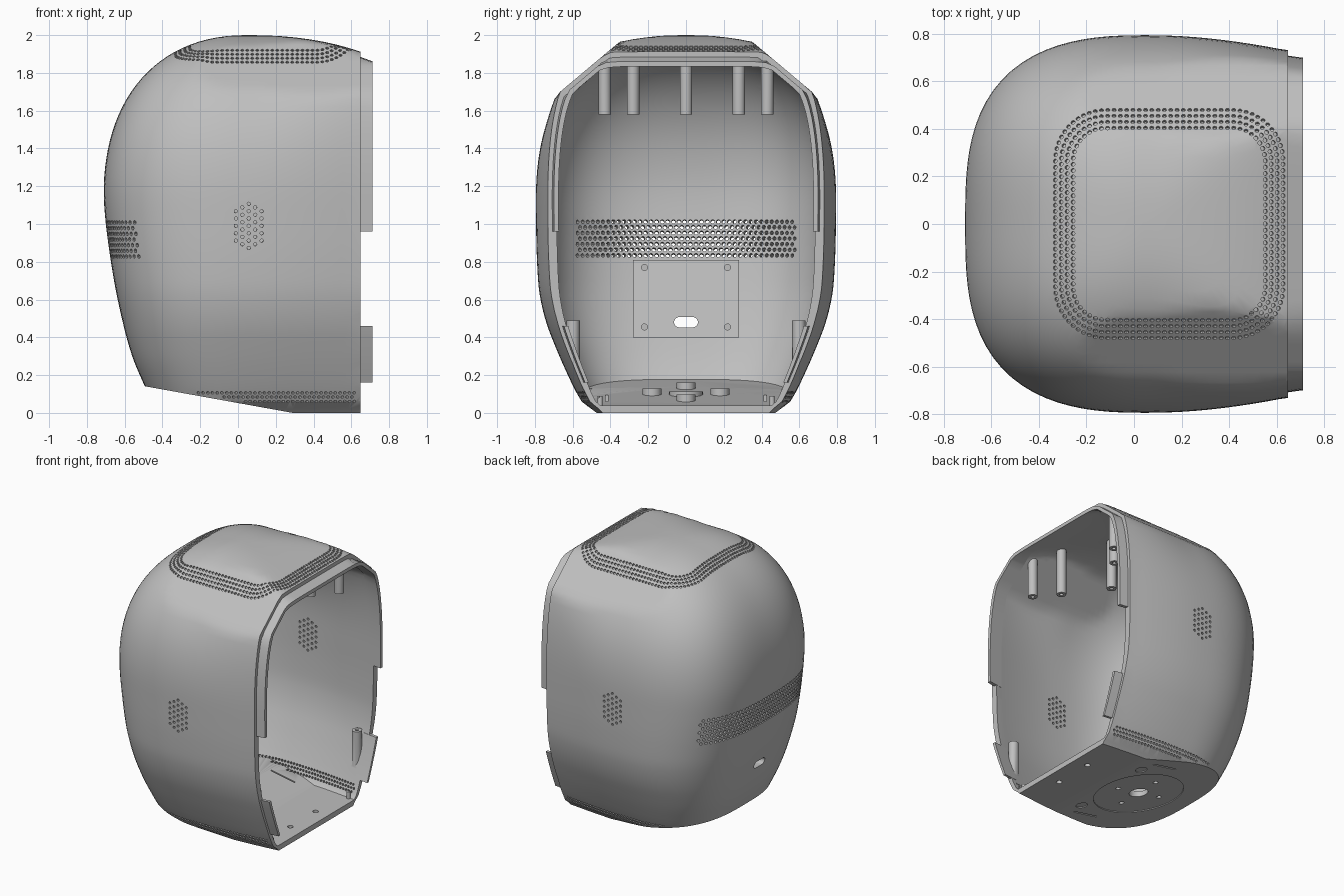
import bpy, bmesh, math
from mathutils import Vector, Matrix

if "Cube" in bpy.data.objects:
    bpy.data.objects.remove(bpy.data.objects["Cube"], do_unlink=True)

grey = bpy.data.materials.new("matte grey")
grey.use_nodes = True
grey.diffuse_color = (0.52, 0.52, 0.52, 1)
grey.node_tree.nodes["Principled BSDF"].inputs["Base Color"].default_value = (0.52, 0.52, 0.52, 1)

OPEN_X, WALL, MID_Z = 0.648, 0.045, 1.1
# height, back taper, side taper of the lower half
TAPER = [(-0.3, 0.6, 0.5), (0, 0.62, 0.58), (0.04, 0.65, 0.68), (0.12, 0.7, 0.74), (0.3, 0.805, 0.845),
         (0.55, 0.89, 0.97), (0.8, 0.95, 0.995), (1.1, 1, 1)]


def taper_at(z):
    for (z0, a0, b0), (z1, a1, b1) in zip(TAPER, TAPER[1:]):
        if z <= z1:
            t = max(0, (z - z0) / (z1 - z0))
            return Vector((a0 + (a1 - a0) * t, b0 + (b1 - b0) * t))
    return Vector((1, 1))


def taper(z):
    """Taper with its corners softened."""
    w = min(0.12, max(0, z * 0.25))
    return sum((taper_at(z + w * k / 2) for k in range(-2, 3)), Vector((0, 0))) / 5


def field(p, off=0.0):
    """Below 1 where p lies in the body shrunk by off; squarer towards the opening."""
    sx, sy = taper(p.z)
    dx = p.x - 0.05
    a = (0.763 - off) * sx if dx < 0 else 1.19 - off
    t = min(1, max(0, dx / 0.6)) ** 2
    b = (0.795 - 0.048 * t - off) * sy
    rise = max(0, p.z - MID_Z) / (0.9 - off)
    dome = (abs(dx / a) ** 2.6 + abs(p.y / b) ** (3 + 5 * t)) ** 0.85 + rise ** 2.4
    hip = 1 + p.z + 0.84 * abs(p.y) - (2.26 - 1.306 * off)     # sloping shoulders
    return max(dome, hip)


def reach(origin, direction, off=0.0):
    """Surface point hit by a ray from inside the body."""
    origin, direction = Vector(origin), Vector(direction).normalized()
    lo, hi = 0.0, 2.0
    for _ in range(24):
        m = (lo + hi) / 2
        if field(origin + direction * m, off) < 1:
            lo = m
        else:
            hi = m
    return origin + direction * lo


def normal(p):
    steps = [Vector(v) * 0.004 for v in ((1, 0, 0), (0, 1, 0), (0, 0, 1))]
    return Vector([field(p + s) - field(p - s) for s in steps]).normalized()


def make(name, bm):
    bmesh.ops.recalc_face_normals(bm, faces=bm.faces[:])
    me = bpy.data.meshes.new(name)
    bm.to_mesh(me)
    bm.free()
    ob = bpy.data.objects.new(name, me)
    bpy.context.collection.objects.link(ob)
    return ob


def body(name, off, seg=96):
    """Closed rounded volume made from stacked rings."""
    bm = bmesh.new()
    levels = [-0.3 + 1.4 * i / 35 for i in range(35)]
    levels += [MID_Z + (0.9 - off) * math.sin(math.pi / 2 * i / 28) for i in range(28)]
    rings = []
    for z in levels:
        rings.append([bm.verts.new(reach((0.05, 0, z), (math.cos(t), math.sin(t), 0), off))
                      for t in (2 * math.pi * k / seg for k in range(seg))])
    top = bm.verts.new((0.05, 0, 2 - off))
    bm.faces.new(rings[0])
    for k in range(seg):
        n = (k + 1) % seg
        for r, s in zip(rings, rings[1:]):
            bm.faces.new((r[k], r[n], s[n], s[k]))
        bm.faces.new((rings[-1][k], rings[-1][n], top))
    return make(name, bm)


def prism(name, outline, y0, y1):
    """Outline in x and z, extruded along y."""
    bm = bmesh.new()
    f = bm.faces.new([bm.verts.new((x, y0, z)) for x, z in outline])
    new = bmesh.ops.extrude_face_region(bm, geom=[f])["geom"]
    bmesh.ops.translate(bm, vec=(0, y1 - y0, 0), verts=[v for v in new if isinstance(v, bmesh.types.BMVert)])
    return make(name, bm)


def rod(bm, p, q, r, seg=24):
    p, q = Vector(p), Vector(q)
    m = Matrix.Translation((p + q) / 2) @ (q - p).to_track_quat('Z', 'Y').to_matrix().to_4x4()
    bmesh.ops.create_cone(bm, cap_ends=True, segments=seg, radius1=r, radius2=r, depth=(q - p).length, matrix=m)


def boolean(ob, tool):
    mod = ob.modifiers.new("cut", 'BOOLEAN')
    mod.object, mod.operation, mod.solver = tool, 'DIFFERENCE', 'MANIFOLD'
    bpy.context.view_layer.objects.active = ob
    bpy.ops.object.modifier_apply(modifier=mod.name)
    bpy.data.objects.remove(tool, do_unlink=True)


def floor_z(x):
    return max(0, (0.29 - x) * 0.18)


def floor_block(lift):
    return prism("floor_cutter", [(-1.2, floor_z(-1.2) + lift), (0.29, lift), (1.5, lift), (1.5, -1), (-1.2, -1)], -2, 2)


# Cavity, with the inner posts, bosses and mounting pad left standing
cavity = body("cavity", WALL)
boolean(cavity, floor_block(0.04))
TOP_POSTS = [(0.2, 0)] + [(x, s * y) for x, y in ((0.54, 0.43), (0.41, 0.28), (-0.43, 0.43)) for s in (-1, 1)]
CX = -0.04
BOSSES = [(CX + 0.18 * x, 0.18 * y) for x, y in ((1, 0), (0, 1), (-1, 0), (0, -1))]
bm = bmesh.new()
for x, y in TOP_POSTS:
    rod(bm, (x, y, 1.58), (x, y, 2.2), 0.033)
for s in (-1, 1):
    rod(bm, (0.57, s * 0.597, -0.1), (0.57, s * 0.597, 0.49), 0.035)
    rod(bm, (0.6, s * 0.455, -0.1), (0.6, s * 0.455, 0.09), 0.014)
for x, y in BOSSES:
    rod(bm, (x, y, -0.1), (x, y, floor_z(x) + 0.07), 0.05)
rod(bm, (CX, 0, -0.1), (CX, 0, floor_z(CX) + 0.055), 0.09)
boolean(cavity, make("posts", bm))
boolean(cavity, prism("pad", [(-0.51, 0.4), (-0.595, 0.81), (-0.7, 0.81), (-0.64, 0.4)], -0.28, 0.28))

# Outer shell, hollow and open on one side
shell = body("shell", 0)
boolean(shell, floor_block(0))
boolean(shell, cavity)
boolean(shell, prism("opening_cutter", [(OPEN_X, -1), (3, -1), (3, 3), (OPEN_X, 3)], -2, 2))

# Perforations, drilled square to the surface
holes = bmesh.new()


def drill(origin, direction, r=0.0095, depth=0.07):
    hit = reach(origin, direction)
    n = normal(hit)
    rod(holes, hit - n * depth, hit + n * 0.03, r, 8)


for s in (-1, 1):
    for i in range(-2, 3):                       # side speaker patches, staggered left to right
        n = 7 - abs(i)
        for j in range(n):
            drill((0.057 + i * 0.034, 0, 1.0 + s * 0.01 + (j - (n - 1) / 2) * 0.039), (0, s, 0), 0.009)
    for row in range(3):                         # lower side rows
        z = 0.06 + row * 0.023
        for i in range(45):
            x = 0.615 - i * 0.025 - ((row + (s > 0)) % 2) * 0.0125
            if z > floor_z(x) + 0.014:
                drill((x, 0, z), (0, s, 0), 0.008, 0.06)
for row in range(7):                             # rear band
    for i in range(41):
        drill((0, -0.607 + i * 0.03 + (row % 2) * 0.015, 0.828 + row * 0.03), (-1, 0, 0), 0.0105)
for ring in range(4):                            # rounded square of dimples on the crown
    h, r = 0.405 + ring * 0.025, 0.14 + ring * 0.025
    side, arc = 2 * (h - r), r * math.pi / 2
    count = round(4 * (side + arc) / 0.0265)
    for i in range(count):
        q, d = divmod((i + ring % 2 / 2) * 4 * (side + arc) / count, side + arc)
        if d < side:
            u, v = h, d - side / 2
        else:
            t = (d - side) / r
            u, v = h - r + r * math.cos(t), h - r + r * math.sin(t)
        p = Matrix.Rotation(q * math.pi / 2, 2) @ Vector((u, v))
        drill((0.148 + p.x, p.y, MID_Z), (0, 0, 1), 0.009, 0.012)
boolean(shell, make("perforations", holes))

# Screw bores, floor holes and cable openings
bm = bmesh.new()
for x, y in TOP_POSTS:
    rod(bm, (x, y, 1.5), (x, y, 1.66), 0.013, 12)
for s in (-1, 1):
    rod(bm, (0.57, s * 0.597, 0.35), (0.57, s * 0.597, 0.6), 0.013, 12)
    rod(bm, (0.54, s * 0.15, -0.1), (0.54, s * 0.15, 0.1), 0.02, 16)
    for z in (0.455, 0.77):
        x = -0.51 - (z - 0.4) * 0.207
        rod(bm, (x - 0.02, s * 0.22, z), (x + 0.1, s * 0.22, z), 0.016, 12)
    m = Matrix.Translation((0.08, s * 0.42, 0.05)) @ Matrix.Diagonal((0.2, 0.012, 0.25, 1))
    bmesh.ops.create_cube(bm, size=1, matrix=m)
rod(bm, (CX, 0, -0.2), (CX, 0, 0.4), 0.065)
for x, y in BOSSES:
    rod(bm, (x, y, -0.2), (x, y, 0.4), 0.018, 12)
boolean(shell, make("bores", bm))

slot = bmesh.new()
pts = [(0.036 * (1 if math.cos(t) > 0 else -1) + 0.027 * math.cos(t), 0.48 + 0.027 * math.sin(t))
       for t in ((k + 0.5) * math.pi / 12 for k in range(24))]
ends = [[slot.verts.new((x, y, z)) for y, z in pts] for x in (-0.9, -0.3)]
for end in ends:
    slot.faces.new(end)
for k in range(24):
    n = (k + 1) % 24
    slot.faces.new((ends[0][k], ends[0][n], ends[1][n], ends[1][k]))
boolean(shell, make("slot", slot))

# Shallow round recesses under the base
bm = bmesh.new()
down = Vector((-0.18, 0, -1)).normalized()
for x, y, r in ((CX, 0, 0.31), (0.2, -0.315, 0.04), (0.2, 0.315, 0.04)):
    base = Vector((x, y, floor_z(x)))
    rod(bm, base - down * 0.006, base + down * 0.1, r, 48)
boolean(shell, make("recess", bm))


# Locating lips around the opening
def lip(name, rays):
    bm = bmesh.new()
    rows = []
    for z, d in rays:
        rows.append([bm.verts.new(reach((x, 0, z), d, off))
                     for x, off in ((0.6, 0.024), (0.712, 0.024), (0.712, 0.048), (0.6, 0.048))])
    for a, b in zip(rows, rows[1:]):
        for k in range(4):
            n = (k + 1) % 4
            bm.faces.new((a[k], a[n], b[n], b[k]))
    bm.faces.new(rows[0])
    bm.faces.new(rows[-1])
    return make(name, bm)


parts = [shell, lip("upper_lip", [(0.96, (0, math.cos(t), math.sin(t)))
                                  for t in (math.pi * k / 64 for k in range(65))])]
for side, s in (("left", 1), ("right", -1)):
    parts.append(lip("lower_tab_" + side, [(0.16 + 0.03 * k, (0, s, 0)) for k in range(11)]))

for ob in parts:
    ob.data.materials.clear()
    ob.data.materials.append(grey)
    bpy.ops.object.select_all(action='DESELECT')
    ob.select_set(True)
    bpy.context.view_layer.objects.active = ob
    bpy.ops.object.shade_smooth_by_angle(angle=math.radians(35))
